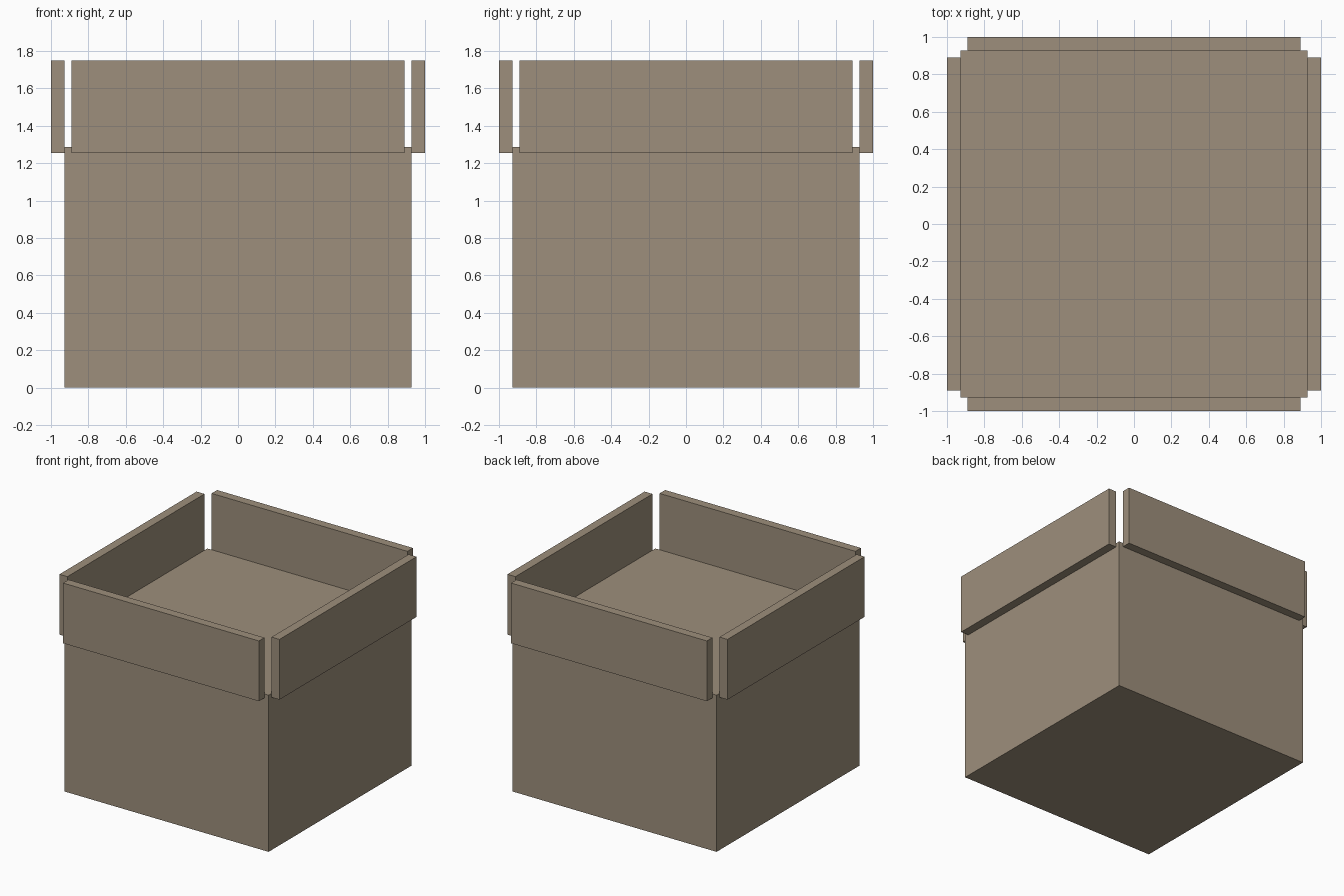
import bpy
import math
from mathutils import Matrix

if "Cube" in bpy.data.objects:
    bpy.data.objects.remove(bpy.data.objects["Cube"])

BODY = 0.928      # half width of the body
BODY_TOP = 1.287
FLAP = 0.89       # half length of a rim panel
FLAP_Z = (1.255, 1.75)

mat = bpy.data.materials.new("cardboard_brown")
mat.diffuse_color = (0.34, 0.275, 0.2, 1)
mat.use_nodes = True
mat.node_tree.nodes["Principled BSDF"].inputs["Base Color"].default_value = mat.diffuse_color


def box(name, lo, hi, turn=0.0):
    """Axis-aligned box from lo to hi, then turned about the z axis."""
    bpy.ops.mesh.primitive_cube_add(size=1)
    ob = bpy.context.object
    ob.name = name
    size = [b - a for a, b in zip(lo, hi)]
    mid = [(a + b) / 2 for a, b in zip(lo, hi)]
    ob.data.transform(Matrix.Rotation(turn, 4, 'Z')
                      @ Matrix.Translation(mid)
                      @ Matrix.Diagonal((*size, 1)))
    ob.data.materials.append(mat)
    return ob


# Main block
box("body", (-BODY, -BODY, 0), (BODY, BODY, BODY_TOP))

# Four upright rim panels, one on each side
for i, side in enumerate(("front", "right", "back", "left")):
    box(side + "_rim_panel", (-FLAP, -1, FLAP_Z[0]), (FLAP, -BODY, FLAP_Z[1]),
        i * math.pi / 2)
